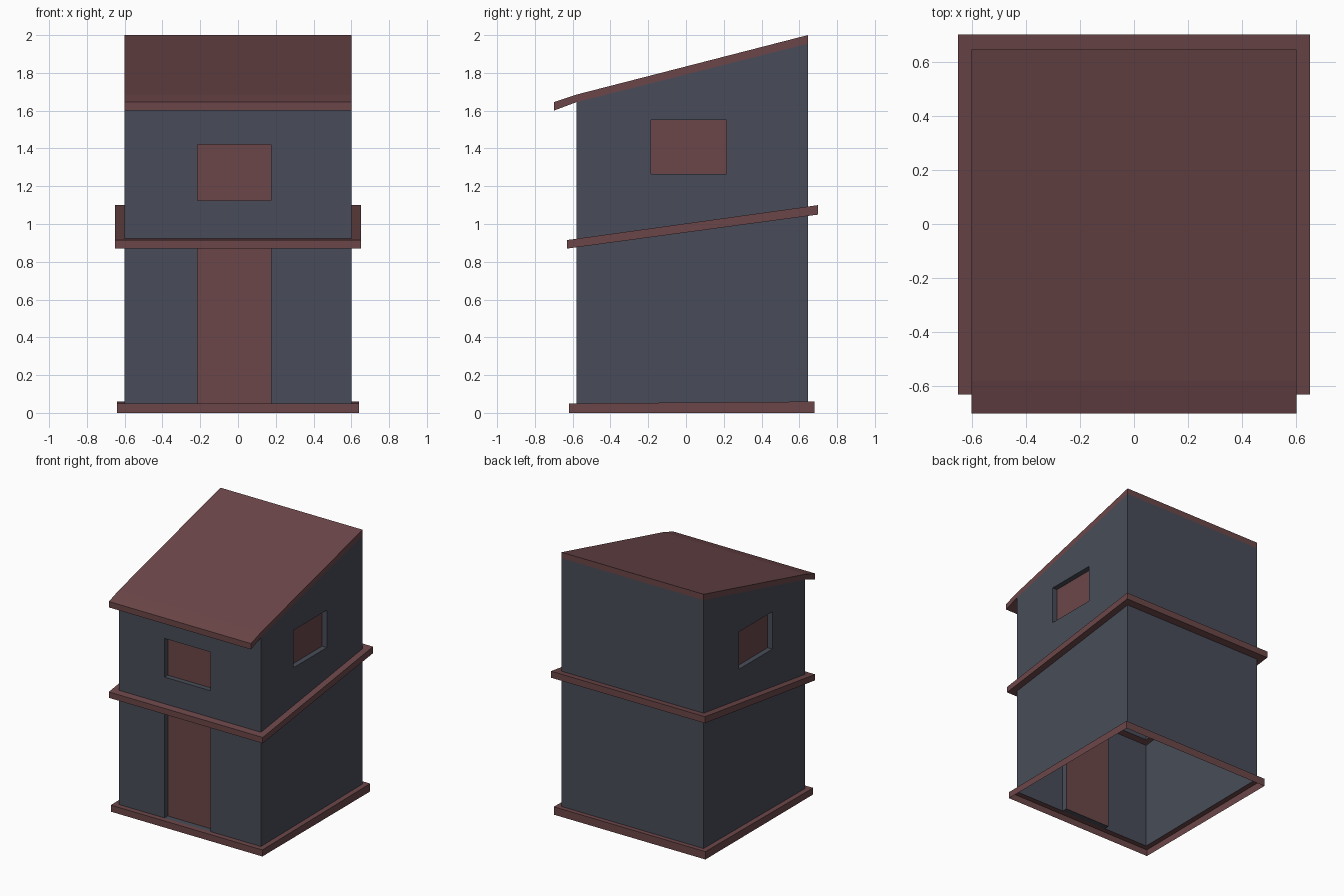
import bpy, bmesh
from mathutils import Vector

if "Cube" in bpy.data.objects:
    bpy.data.objects.remove(bpy.data.objects["Cube"])

HX, Y0, Y1 = 0.6, -0.58, 0.645          # wall footprint
RECESS = 0.04
UP, DOWN = Vector((0, 0, 1)), Vector((0, 0, -1))
FRONT, BACK = Vector((0, -1, 0)), Vector((0, 1, 0))
RIGHT, LEFT = Vector((1, 0, 0)), Vector((-1, 0, 0))


def material(name, rgb):
    m = bpy.data.materials.new(name)
    m.diffuse_color = (*rgb, 1)
    m.use_nodes = True
    m.node_tree.nodes["Principled BSDF"].inputs["Base Color"].default_value = m.diffuse_color
    return m


SLATE = material("slate", (0.065, 0.073, 0.098))
BROWN = material("brown", (0.15, 0.062, 0.066))


def finish(bm, name, mat):
    bmesh.ops.remove_doubles(bm, verts=bm.verts, dist=1e-5)
    me = bpy.data.meshes.new(name)
    bm.to_mesh(me)
    bm.free()
    me.materials.append(mat)
    ob = bpy.data.objects.new(name, me)
    bpy.context.collection.objects.link(ob)


def face(bm, pts, out):
    """Polygon whose normal points along out."""
    f = bm.faces.new([bm.verts.new(p) for p in pts])
    f.normal_update()
    if f.normal.dot(out) < 0:
        f.normal_flip()


def ring(hx, y0, y1, z):
    """Rectangle corners; z is a height function of y."""
    return [Vector((x, y, z(y))) for x, y in
            ((-hx, y0), (hx, y0), (hx, y1), (-hx, y1))]


def loft(bm, a, b, outs):
    for i, out in enumerate(outs):
        j = (i + 1) % 4
        face(bm, (a[i], a[j], b[j], b[i]), out)


SIDES = (FRONT, RIGHT, BACK, LEFT)


def line(ya, za, yb, zb):
    return lambda y: za + (y - ya) * (zb - za) / (yb - ya)


base_z = line(-0.62, 0.05, 0.68, 0.06)
band_lo = line(-0.63, 0.87, 0.70, 1.05)
band_hi = line(-0.63, 0.915, 0.70, 1.10)
eave_z = line(Y0, 1.645, Y1, 1.955)


def opening(bm, outer, hole, out, name):
    """Wall quad with a recessed opening and a coloured panel behind it."""
    inner = [p - out * RECESS for p in hole]
    mid = sum(hole, Vector()) / 4
    for i in range(4):
        j = (i + 1) % 4
        if (hole[i] - outer[i]).cross(outer[j] - outer[i]).length > 0.005:
            face(bm, (outer[i], outer[j], hole[j], hole[i]), out)
        face(bm, (hole[i], hole[j], inner[j], inner[i]),
             mid - (hole[i] + hole[j]) / 2)
    panel = bmesh.new()
    face(panel, inner, out)
    finish(panel, name, BROWN)


def quad(a, b, i):
    j = (i + 1) % 4
    return [a[i], a[j], b[j], b[i]]


# base skirt, open underneath
bm = bmesh.new()
foot, lip = ring(0.64, -0.62, 0.68, lambda y: 0), ring(0.64, -0.62, 0.68, base_z)
loft(bm, foot, lip, SIDES)
loft(bm, lip, ring(HX, Y0, Y1, base_z), [UP] * 4)
finish(bm, "base", BROWN)

# lower walls with the door
bm = bmesh.new()
lo, hi = ring(HX, Y0, Y1, base_z), ring(HX, Y0, Y1, band_lo)
for i in (1, 2, 3):
    face(bm, quad(lo, hi, i), SIDES[i])
zb, zt = base_z(Y0), band_lo(Y0)
door = [Vector((x, Y0, z)) for x, z in
        ((-0.215, zb), (0.175, zb), (0.175, zt), (-0.215, zt))]
opening(bm, quad(lo, hi, 0), door, FRONT, "door")
finish(bm, "lower_walls", SLATE)

# sloping band between the storeys
bm = bmesh.new()
b0, b1 = ring(0.65, -0.63, 0.70, band_lo), ring(0.65, -0.63, 0.70, band_hi)
loft(bm, ring(HX, Y0, Y1, band_lo), b0, [DOWN] * 4)
loft(bm, b0, b1, SIDES)
loft(bm, b1, ring(HX, Y0, Y1, band_hi), [UP] * 4)
finish(bm, "middle_band", BROWN)

# upper walls with three windows
bm = bmesh.new()
lo, hi = ring(HX, Y0, Y1, band_hi), ring(HX, Y0, Y1, eave_z)
face(bm, quad(lo, hi, 2), BACK)
win = [Vector((x, Y0, z)) for x, z in
       ((-0.215, 1.125), (0.175, 1.125), (0.175, 1.42), (-0.215, 1.42))]
opening(bm, quad(lo, hi, 0), win, FRONT, "front_window")
for i, s, out, name in ((1, 1, RIGHT, "right_window"), (3, -1, LEFT, "left_window")):
    ya, yb = (-0.185, 0.215) if s > 0 else (0.215, -0.185)
    win = [Vector((s * HX, y, z)) for y, z in
           ((ya, 1.265), (yb, 1.265), (yb, 1.55), (ya, 1.55))]
    opening(bm, quad(lo, hi, i), win, out, name)
finish(bm, "upper_walls", SLATE)

# mono-pitch roof with a kicked front eave
bm = bmesh.new()
top = [(-0.70, 1.645), (Y0, 1.685), (Y1, 2.0)]
bot = [(-0.70, 1.60), (Y0, 1.645), (Y1, 1.955)]


def span(a, b, out):
    face(bm, [(-HX, *a), (HX, *a), (HX, *b), (-HX, *b)], out)


for k in (0, 1):
    span(top[k], top[k + 1], UP)
    for s, out in ((1, RIGHT), (-1, LEFT)):
        face(bm, [(s * HX, *p) for p in (bot[k], bot[k + 1], top[k + 1], top[k])], out)
span(bot[0], bot[1], DOWN)
span(bot[0], top[0], FRONT)
span(bot[2], top[2], BACK)
finish(bm, "roof", BROWN)
